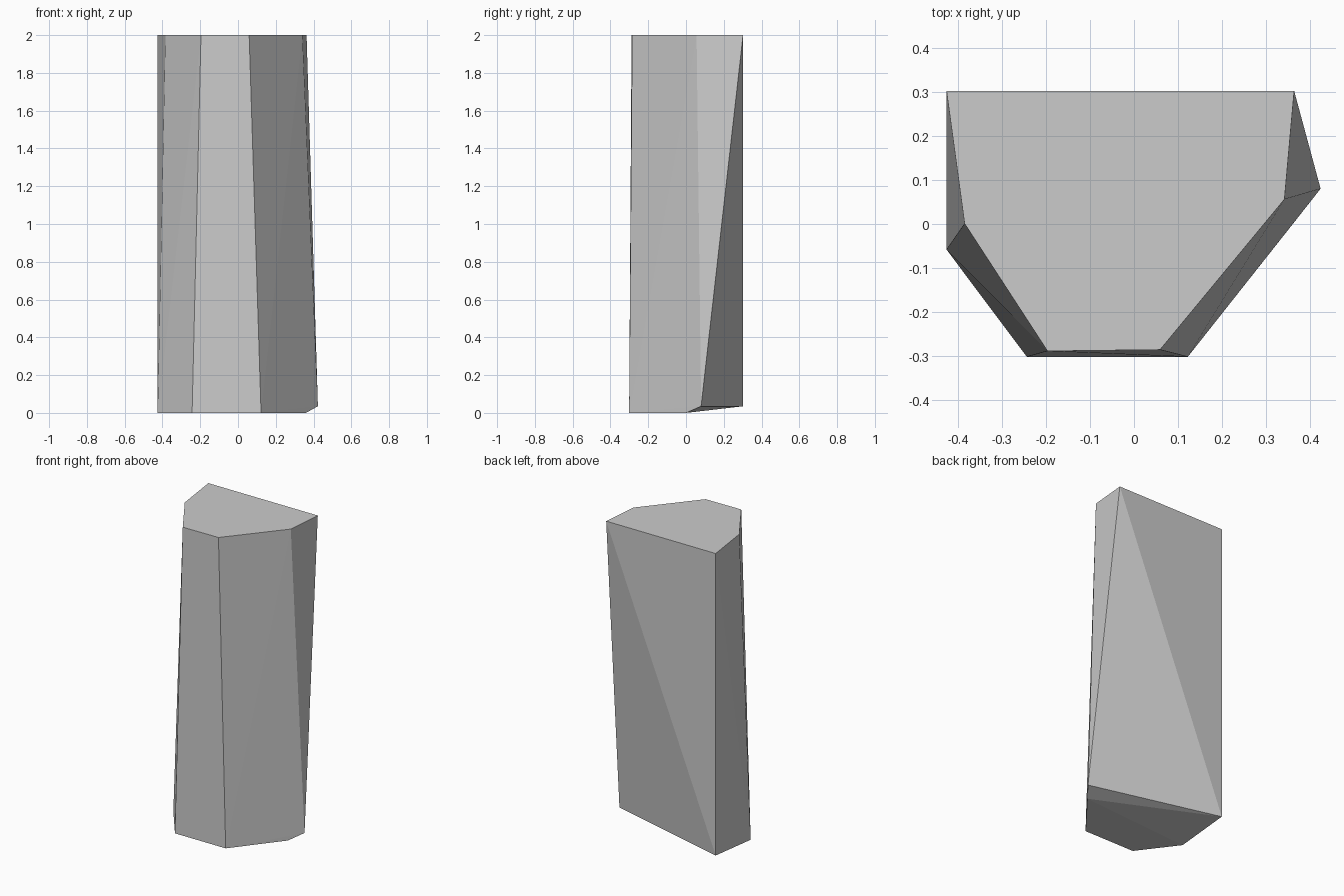
import bpy, bmesh

if "Cube" in bpy.data.objects:
    bpy.data.objects.remove(bpy.data.objects["Cube"])

# Cross-sections of the faceted stone pillar
top_outline = [(-0.425, 0.302), (0.363, 0.302), (0.341, 0.056),
               (0.059, -0.285), (-0.196, -0.288), (-0.384, 0.001)]
base_outline = [(-0.425, -0.058), (-0.243, -0.301), (0.122, -0.301), (0.36, 0.0)]
chipped_corners = [(0.423, 0.08), (-0.425, 0.302)]

bm = bmesh.new()
for outline, z in ((top_outline, 2.0), (base_outline, 0.0), (chipped_corners, 0.035)):
    for x, y in outline:
        bm.verts.new((x, y, z))

# Convex rock skin around the outlines
bmesh.ops.convex_hull(bm, input=bm.verts[:])
bmesh.ops.dissolve_limit(bm, angle_limit=0.002, verts=bm.verts[:], edges=bm.edges[:])
bmesh.ops.recalc_face_normals(bm, faces=bm.faces[:])

mesh = bpy.data.meshes.new("stone_pillar")
bm.to_mesh(mesh)
bm.free()
bpy.context.collection.objects.link(bpy.data.objects.new("stone_pillar", mesh))
